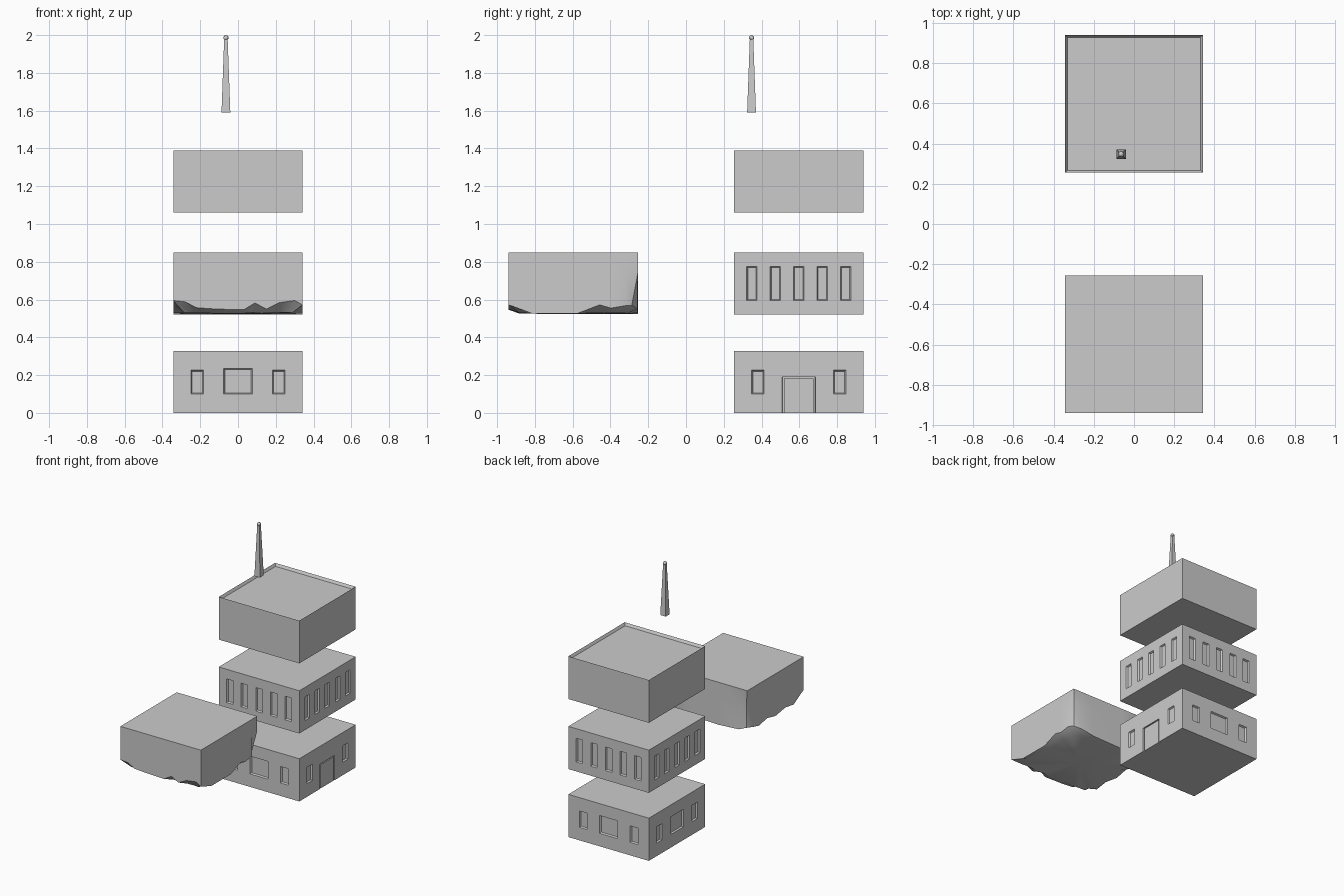
import bpy, bmesh, math
from mathutils import Matrix, Vector

if "Cube" in bpy.data.objects:
    bpy.data.objects.remove(bpy.data.objects["Cube"])

H, CY, FLOOR_H = 0.342, 0.597, 0.328


def make_object(name, bm):
    bmesh.ops.recalc_face_normals(bm, faces=bm.faces)
    me = bpy.data.meshes.new(name)
    bm.to_mesh(me)
    bm.free()
    ob = bpy.data.objects.new(name, me)
    bpy.context.collection.objects.link(ob)
    return ob


def box(bm, lo, hi):
    size = [b - a for a, b in zip(lo, hi)]
    mid = [(a + b) / 2 for a, b in zip(lo, hi)]
    m = Matrix.Translation(mid) @ Matrix.Diagonal((*size, 1))
    return bmesh.ops.create_cube(bm, size=1, matrix=m)


def block(name, z):
    bm = bmesh.new()
    box(bm, (-H, CY - H, z), (H, CY + H, z + FLOOR_H))
    return make_object(name, bm)


def recess(bm, side, u, w, z0, z1, depth=0.012, slope=0.006):
    """Sloped-edge window cutter on one of four sides."""
    rot = Matrix.Translation((0, CY, 0)) @ Matrix.Rotation(side * math.pi / 2, 4, 'Z')
    rings = []
    for d in (-0.01, depth):
        s = slope * d / depth
        rings.append([bm.verts.new(rot @ Vector((u + x, -H + d, z))) for x, z in
                      ((-w / 2 + s, z0 + s), (w / 2 - s, z0 + s),
                       (w / 2 - s, z1 - s), (-w / 2 + s, z1 - s))])
    a, b = rings
    bm.faces.new(a)
    bm.faces.new(b)
    for i in range(4):
        bm.faces.new((a[i], a[i - 1], b[i - 1], b[i]))


def cut(ob, bm):
    cutter = make_object("window_cutter", bm)
    cutter.hide_render = True
    mod = ob.modifiers.new("windows", 'BOOLEAN')
    mod.operation, mod.solver, mod.object = 'DIFFERENCE', 'EXACT', cutter
    bpy.context.view_layer.objects.active = ob
    bpy.ops.object.modifier_apply(modifier=mod.name)
    bpy.data.objects.remove(cutter)


# Ground floor: narrow windows on every side, a door on the right, wide windows elsewhere
ground = block("ground_floor", 0)
bm = bmesh.new()
for side in range(4):
    for u in (-0.216, 0.216):
        recess(bm, side, u, 0.066, 0.10, 0.226)
    if side == 1:
        recess(bm, side, 0, 0.176, -0.01, 0.19, slope=0.001)
    else:
        recess(bm, side, 0, 0.152, 0.10, 0.236)
cut(ground, bm)

# Door panel set inside its groove
bm = bmesh.new()
box(bm, (H - 0.014, CY - 0.079, 0), (H - 0.002, CY + 0.079, 0.182))
make_object("door", bm)

# Middle floor: five tall windows on every side
middle = block("middle_floor", 0.522)
bm = bmesh.new()
for side in range(4):
    for i in range(-2, 3):
        recess(bm, side, i * 0.124, 0.055, 0.595, 0.776)
cut(middle, bm)

# Roof floor with a thin parapet
bm = bmesh.new()
box(bm, (-H, CY - H, 1.06), (H, CY + H, 1.06 + FLOOR_H))
top = [f for f in bm.faces if f.normal.z > 0.9]
bmesh.ops.inset_region(bm, faces=top, thickness=0.016)
for v in top[0].verts:
    v.co.z -= 0.02
make_object("roof_floor", bm)

# Antenna: tapered mast with a ball tip
bm = bmesh.new()
bmesh.ops.create_cone(bm, cap_ends=True, segments=4, radius1=0.033, radius2=0.013, depth=0.39,
                      matrix=Matrix.Translation((-0.064, 0.347, 1.785)) @ Matrix.Rotation(math.pi / 4, 4, 'Z'))
bmesh.ops.create_uvsphere(bm, u_segments=12, v_segments=8, radius=0.014,
                          matrix=Matrix.Translation((-0.064, 0.347, 1.986)))
make_object("antenna", bm)

# Broken floor: ragged lower rim, given relative to the block centre, going round from front left
rim = [(-.342, -.342, .595), (-.28, -.342, .588), (-.22, -.342, .557), (-.12, -.342, .55),
       (.03, -.342, .546), (.09, -.342, .582), (.15, -.342, .55), (.22, -.342, .584),
       (.3, -.342, .595), (.342, -.342, .572), (.342, -.22, .527), (.342, .02, .526),
       (.342, .14, .572), (.342, .2, .555), (.342, .28, .568), (.315, .31, .57),
       (.27, .34, .55), (.15, .342, .53), (-.1, .342, .524), (-.27, .342, .535),
       (-.318, .318, .55), (-.342, .27, .545), (-.342, .2, .528), (-.342, .1, .548),
       (-.342, 0, .526), (-.342, -.12, .545), (-.342, -.22, .53), (-.342, -.3, .575)]
snap = lambda c: math.copysign(H, c) if abs(c) > 0.305 else c
bm = bmesh.new()
rows = [[], [], [], []]
for x, y, z in rim:
    wx, wy = snap(x), snap(y)
    dent = 0.025 if wx < 0 and wx == -H and wy == H else 0
    pts = ((wx, wy, 0.85), (wx + dent, wy - dent, 0.74), (x, y, z),
           (x * 0.84, y * 0.84, 0.524 + (z - 0.524) * 0.12))
    for row, (px, py, pz) in zip(rows, pts):
        row.append(bm.verts.new((px, py - CY, pz)))
n = len(rim)
for a, b in zip(rows, rows[1:]):
    for i in range(n):
        bm.faces.new((a[i - 1], a[i], b[i], b[i - 1]))
bm.faces.new(rows[0])
centre = bm.verts.new((0, -CY, 0.524))
for i in range(n):
    bm.faces.new((rows[3][i - 1], rows[3][i], centre))
broken = make_object("broken_floor", bm)
bpy.ops.object.select_all(action='DESELECT')
broken.select_set(True)
bpy.context.view_layer.objects.active = broken
bpy.ops.object.shade_smooth_by_angle(angle=math.radians(30))
